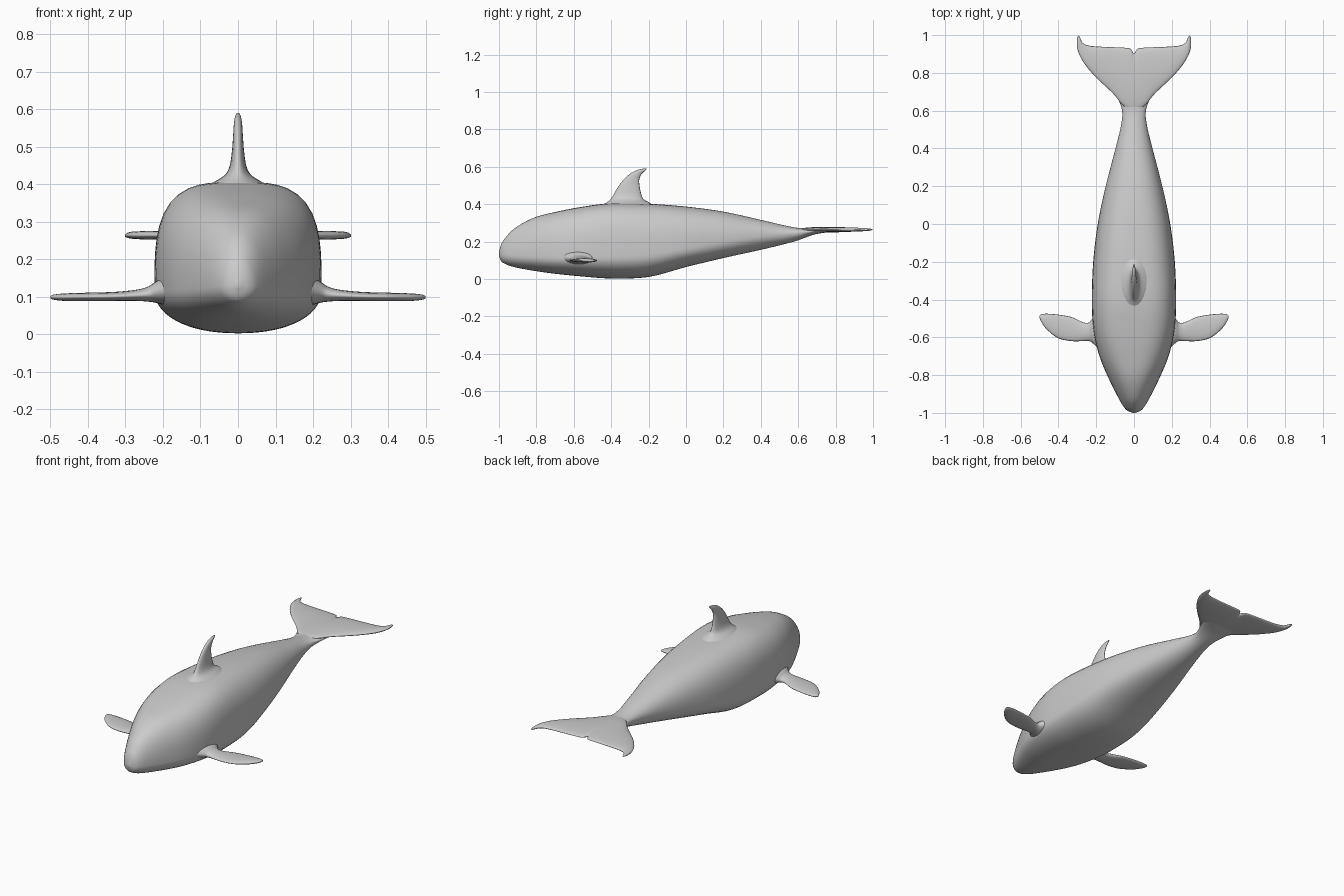
import bpy, bmesh, math

skin = bpy.data.materials.new("whale_grey")
skin.diffuse_color = (0.6, 0.6, 0.6, 1)


def smooth_rows(rows, steps=5):
    """Catmull-Rom interpolation of a list of stations."""
    out = []
    for i in range(len(rows) - 1):
        a, b = rows[max(i - 1, 0)], rows[i]
        c, d = rows[i + 1], rows[min(i + 2, len(rows) - 1)]
        for k in range(steps):
            t = k / steps
            out.append([0.5 * (2 * q + (r - p) * t + (2 * p - 5 * q + 4 * r - s) * t * t
                               + (3 * q - p - 3 * r + s) * t ** 3)
                        for p, q, r, s in zip(a, b, c, d)])
    out.append(list(rows[-1]))
    return out


def loft(name, rings):
    """Skin a list of closed rings and cap both ends."""
    bm = bmesh.new()
    vr = [[bm.verts.new(p) for p in ring] for ring in rings]
    n = len(vr[0])
    for a, b in zip(vr, vr[1:]):
        for i in range(n):
            j = (i + 1) % n
            bm.faces.new((a[i], a[j], b[j], b[i]))
    bm.faces.new(vr[0])
    bm.faces.new(vr[-1])
    bmesh.ops.recalc_face_normals(bm, faces=bm.faces)
    for f in bm.faces:
        f.smooth = True
    me = bpy.data.meshes.new(name)
    bm.to_mesh(me)
    bm.free()
    me.materials.append(skin)
    ob = bpy.data.objects.new(name, me)
    bpy.context.collection.objects.link(ob)
    return ob


def body_ring(row, n=56):
    """Superellipse section, boxier above than below the widest line."""
    y, w, top, bot, zc, e_top, e_bot = row
    pts = []
    for i in range(n):
        a = 2 * math.pi * i / n
        c, s = math.cos(a), math.sin(a)
        e = e_top if s >= 0 else e_bot
        r = (abs(c) ** e + abs(s) ** e) ** (-1 / e)
        pts.append((w * r * c, y, zc + (top - zc if s >= 0 else zc - bot) * r * s))
    return pts


def foil(name, rows, place, n=20):
    """Fin from stations (span, lead, trail, centre, half thickness)."""
    rings = []
    for span, lead, trail, mid, half in smooth_rows(rows):
        ring = []
        for i in range(n):
            a = 2 * math.pi * i / n
            y = (lead + trail) / 2 - math.cos(a) * (trail - lead) / 2
            ring.append(place(span, y, mid + half * math.sin(a)))
        rings.append(ring)
    return loft(name, rings)


# Body: y, half width, top, bottom, widest height, upper and lower roundness
body = [
    (-1.00, 0.006, 0.140, 0.125, 0.132, 2.0, 2.0),
    (-0.99, 0.032, 0.180, 0.098, 0.130, 2.0, 2.0),
    (-0.97, 0.053, 0.215, 0.082, 0.128, 2.0, 2.0),
    (-0.92, 0.083, 0.268, 0.064, 0.124, 2.1, 2.0),
    (-0.82, 0.133, 0.325, 0.045, 0.120, 2.4, 2.1),
    (-0.70, 0.183, 0.358, 0.028, 0.118, 2.8, 2.2),
    (-0.56, 0.215, 0.385, 0.014, 0.118, 3.2, 2.2),
    (-0.40, 0.223, 0.405, 0.003, 0.120, 3.3, 2.2),
    (-0.20, 0.216, 0.402, 0.011, 0.130, 3.0, 2.2),
    (0.00, 0.192, 0.387, 0.064, 0.165, 2.7, 2.2),
    (0.20, 0.150, 0.360, 0.112, 0.200, 2.4, 2.2),
    (0.40, 0.098, 0.316, 0.156, 0.228, 2.2, 2.0),
    (0.52, 0.069, 0.288, 0.185, 0.240, 2.0, 2.0),
    (0.60, 0.063, 0.273, 0.207, 0.248, 2.0, 2.0),
    (0.68, 0.090, 0.272, 0.236, 0.256, 2.0, 2.0),
    (0.76, 0.110, 0.277, 0.250, 0.264, 2.0, 2.0),
    (0.85, 0.060, 0.268, 0.260, 0.264, 2.0, 2.0),
]
loft("body", [body_ring(r) for r in smooth_rows(body)])

# Dorsal fin with a flared root, stacked upwards
foil("dorsal_fin", [
    (0.375, -0.48, -0.15, 0, 0.110),
    (0.405, -0.43, -0.19, 0, 0.065),
    (0.425, -0.405, -0.225, 0, 0.035),
    (0.45, -0.388, -0.238, 0, 0.022),
    (0.49, -0.365, -0.247, 0, 0.016),
    (0.53, -0.335, -0.250, 0, 0.013),
    (0.56, -0.302, -0.238, 0, 0.011),
    (0.58, -0.268, -0.218, 0, 0.008),
    (0.59, -0.230, -0.210, 0, 0.003),
], lambda s, y, t: (t, y, s))

# Flippers, one on each side
flipper = [
    (0.18, -0.67, -0.45, 0.118, 0.045),
    (0.22, -0.63, -0.50, 0.112, 0.028),
    (0.24, -0.62, -0.522, 0.107, 0.020),
    (0.27, -0.62, -0.520, 0.104, 0.015),
    (0.33, -0.62, -0.493, 0.101, 0.012),
    (0.40, -0.605, -0.480, 0.100, 0.011),
    (0.46, -0.560, -0.475, 0.099, 0.010),
    (0.49, -0.520, -0.478, 0.099, 0.007),
    (0.50, -0.497, -0.485, 0.099, 0.003),
]
for side, label in ((1, "left"), (-1, "right")):
    foil(label + "_flipper", flipper, lambda s, y, t: (side * s, y, t))

# Tail fluke: half the span, mirrored into one notched blade
half_fluke = [
    (0.00, 0.60, 0.903, 0.264, 0.015),
    (0.02, 0.60, 0.928, 0.264, 0.015),
    (0.065, 0.635, 0.934, 0.264, 0.014),
    (0.11, 0.69, 0.936, 0.264, 0.013),
    (0.20, 0.775, 0.940, 0.264, 0.012),
    (0.25, 0.832, 0.947, 0.264, 0.011),
    (0.275, 0.868, 0.963, 0.264, 0.010),
    (0.291, 0.900, 0.998, 0.264, 0.008),
    (0.301, 0.930, 0.985, 0.263, 0.003),
]
foil("tail_fluke", [(-r[0],) + r[1:] for r in half_fluke[:0:-1]] + half_fluke,
     lambda s, y, t: (s, y, t))
